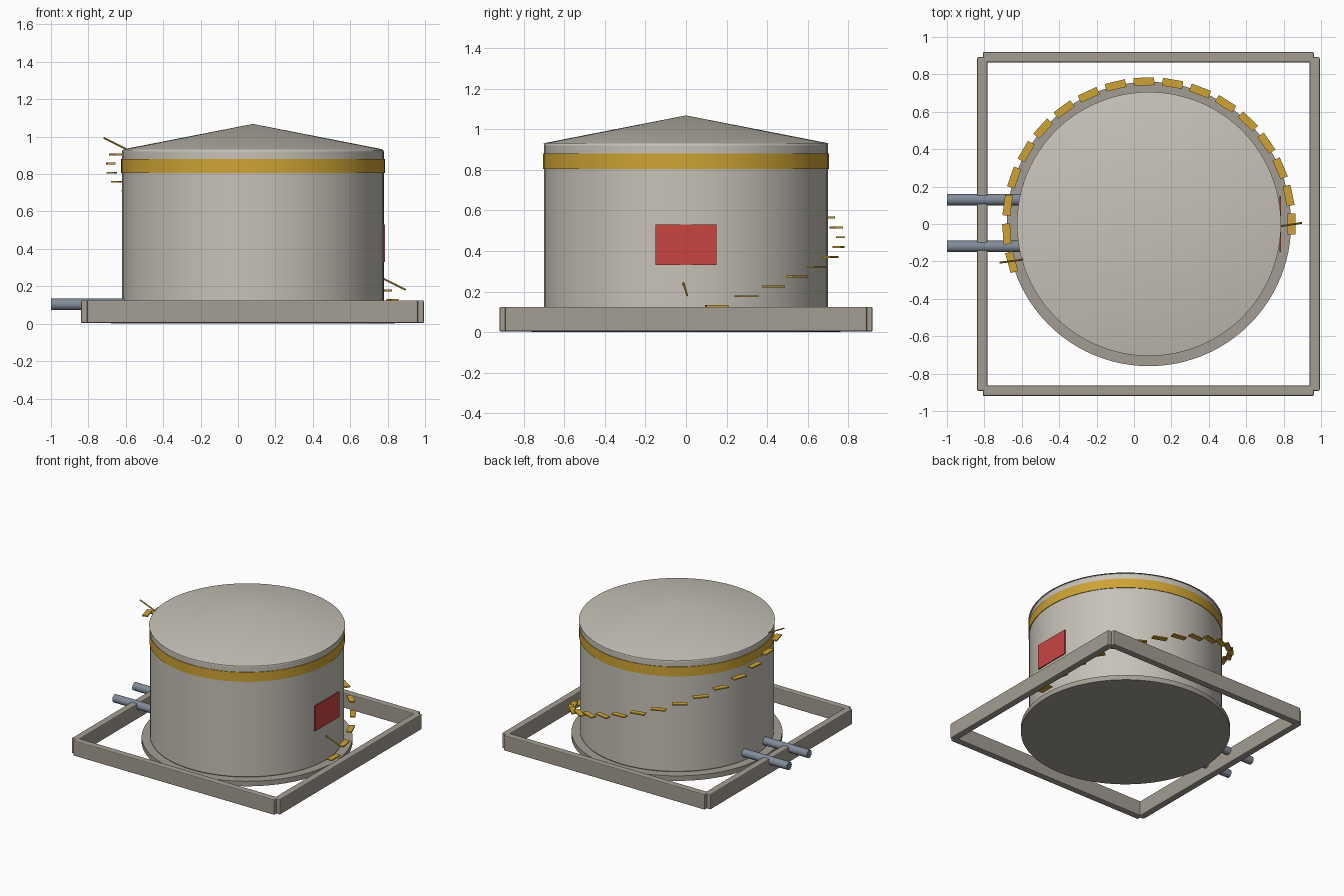
import bpy, math
from mathutils import Vector

if "Cube" in bpy.data.objects:
    bpy.data.objects.remove(bpy.data.objects["Cube"])

CX = 0.08  # tank axis


def mat(name, rgb):
    m = bpy.data.materials.new(name)
    m.diffuse_color = (*rgb, 1)
    m.use_nodes = True
    m.node_tree.nodes["Principled BSDF"].inputs["Base Color"].default_value = m.diffuse_color
    return m


SHELL = mat("pale_shell", (0.57, 0.54, 0.48))
CONCRETE = mat("concrete", (0.37, 0.34, 0.29))
YELLOW = mat("safety_yellow", (0.62, 0.37, 0.035))
RED = mat("warning_red", (0.58, 0.06, 0.053))
STEEL = mat("pipe_steel", (0.22, 0.26, 0.32))


def finish(name, material, bevel=0, smooth=False):
    ob = bpy.context.object
    ob.name = name
    ob.data.materials.append(material)
    if bevel:
        b = ob.modifiers.new("bevel", 'BEVEL')
        b.width, b.segments, b.limit_method = bevel, 2, 'ANGLE'
    if smooth:
        bpy.ops.object.shade_smooth_by_angle(angle=math.radians(35))
    return ob


def box(name, center, size, material, rot=0, bevel=0):
    bpy.ops.mesh.primitive_cube_add(size=1, location=center, rotation=(0, 0, rot))
    bpy.context.object.scale = size
    bpy.ops.object.transform_apply(location=False, rotation=False, scale=True)
    return finish(name, material, bevel)


def rod(name, a, b, r, material, verts=16):
    a, b = Vector(a), Vector(b)
    bpy.ops.mesh.primitive_cylinder_add(vertices=verts, radius=r, depth=(b - a).length,
                                        location=(a + b) / 2,
                                        rotation=(b - a).to_track_quat('Z', 'Y').to_euler())
    return finish(name, material, smooth=True)


def disc(name, r, z0, z1, material, bevel=0):
    bpy.ops.mesh.primitive_cylinder_add(vertices=96, radius=r, depth=z1 - z0,
                                        location=(CX, 0, (z0 + z1) / 2))
    return finish(name, material, bevel, True)


# tank body, foundation, painted band and conical roof
disc("foundation", 0.76, 0.0, 0.04, CONCRETE)
disc("tank_shell", 0.70, 0.04, 0.932, SHELL, 0.012)
disc("yellow_band", 0.705, 0.805, 0.88, YELLOW)
bpy.ops.mesh.primitive_cone_add(vertices=96, radius1=0.706, radius2=0, depth=0.138,
                                location=(CX, 0, 0.93 + 0.069))
finish("roof", SHELL, smooth=True)

# containment wall
for s, side in ((-1, "front"), (1, "back")):
    box("wall_" + side, (0.077, s * 0.892, 0.064), (1.77, 0.055, 0.122), CONCRETE, bevel=0.007)
for s, side in ((-1, "left"), (1, "right")):
    box("wall_" + side, (0.077 + s * 0.889, 0, 0.064), (0.055, 1.784, 0.122), CONCRETE, bevel=0.007)

# pipes
for y in (-0.12, 0.13):
    rod("pipe", (-1.0, y, 0.103), (-0.58, y, 0.103), 0.031, STEEL, 24)

# warning plate
box("warning_plate", (0.782, 0, 0.43), (0.009, 0.30, 0.20), RED)

# spiral stair treads around the back
N = 18
for i in range(N):
    a = math.radians(195.5) * i / (N - 1)
    z = 0.08 + 0.0485 * i
    box("stair_tread", (CX + 0.762 * math.cos(a), 0.762 * math.sin(a), z),
        (0.042, 0.11, 0.009), YELLOW, rot=a)

# rail bars at both ends of the stair
rod("lower_rail", (0.775, -0.013, 0.242), (0.897, 0.006, 0.181), 0.005, YELLOW, 8)
rod("upper_rail", (-0.718, -0.207, 0.994), (-0.595, -0.19, 0.932), 0.005, YELLOW, 8)
